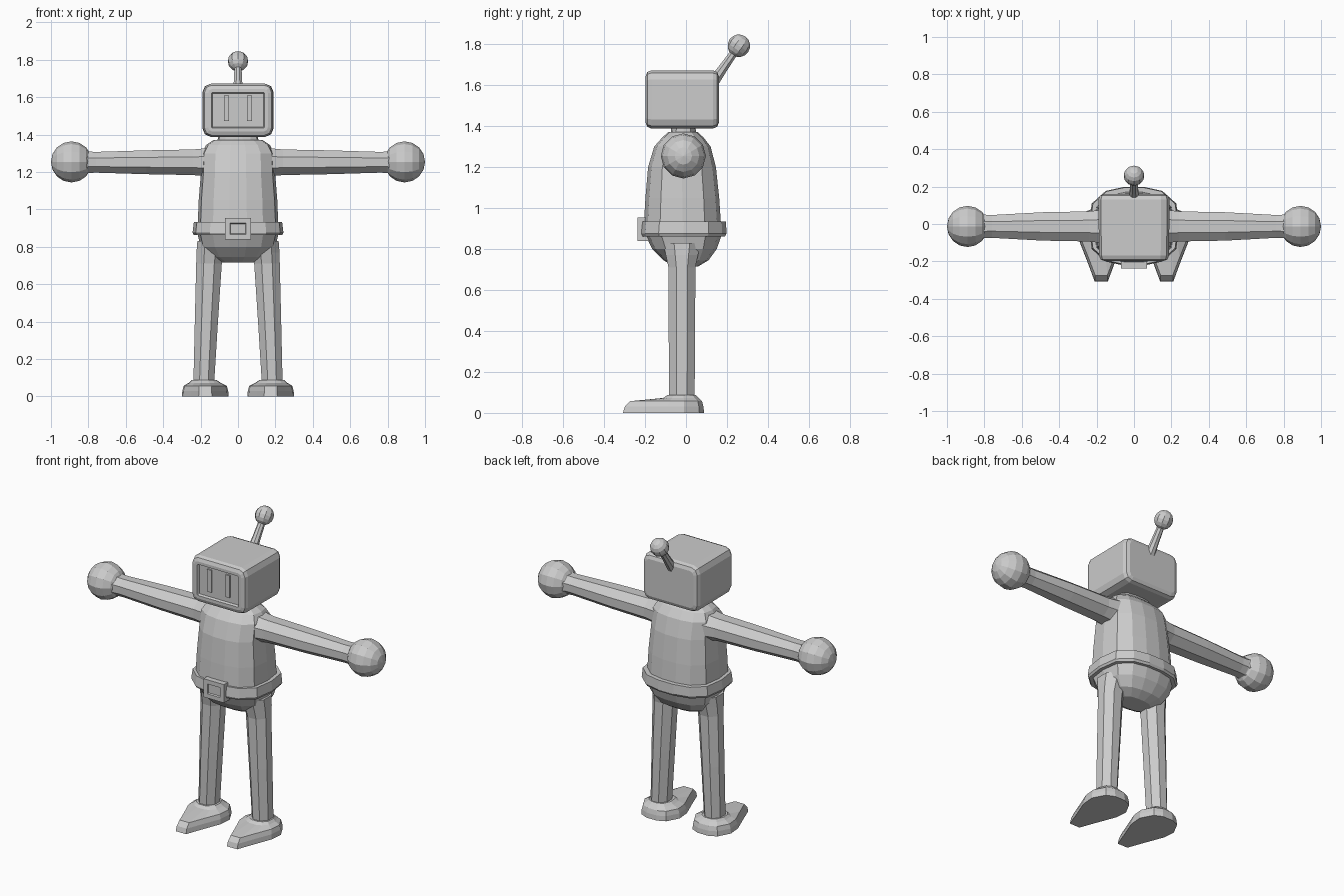
import bpy, bmesh, math
from mathutils import Vector, Matrix

if "Cube" in bpy.data.objects:
    bpy.data.objects.remove(bpy.data.objects["Cube"])

grey = bpy.data.materials.new("plain grey")
grey.diffuse_color = (0.6, 0.6, 0.6, 1)
grey.use_nodes = True
grey.node_tree.nodes["Principled BSDF"].inputs["Base Color"].default_value = grey.diffuse_color


def finish(name, bm):
    bmesh.ops.recalc_face_normals(bm, faces=bm.faces)
    me = bpy.data.meshes.new(name)
    bm.to_mesh(me)
    bm.free()
    me.materials.append(grey)
    ob = bpy.data.objects.new(name, me)
    bpy.context.collection.objects.link(ob)
    return ob


def loft(name, rings):
    """Skin equal-length closed rings and cap both ends."""
    bm = bmesh.new()
    rows = [[bm.verts.new(p) for p in r] for r in rings]
    n = len(rows[0])
    for a, b in zip(rows, rows[1:]):
        for i in range(n):
            j = (i + 1) % n
            bm.faces.new((a[i], a[j], b[j], b[i]))
    bm.faces.new(rows[0])
    bm.faces.new(rows[-1])
    return finish(name, bm)


def circle(n, phase=0.5):
    return [(math.cos(2 * math.pi * (i + phase) / n), math.sin(2 * math.pi * (i + phase) / n))
            for i in range(n)]


def ball(name, centre, r, axis, seg=12, rings=8):
    bm = bmesh.new()
    rot = Vector((0, 0, 1)).rotation_difference(Vector(axis)).to_matrix().to_4x4()
    bmesh.ops.create_uvsphere(bm, u_segments=seg, v_segments=rings, radius=r,
                              matrix=Matrix.Translation(centre) @ rot)
    return finish(name, bm)


def box(bm, lo, hi):
    lo, hi = Vector(lo), Vector(hi)
    m = Matrix.Translation((lo + hi) / 2) @ Matrix.Diagonal((*(hi - lo), 1))
    bmesh.ops.create_cube(bm, size=1, matrix=m)


def recess(bm, border, depth):
    """Inset the largest forward face and sink it."""
    bm.normal_update()
    face = max((f for f in bm.faces if f.normal.y < -0.95), key=lambda f: f.calc_area())
    bmesh.ops.inset_region(bm, faces=[face], thickness=border, use_even_offset=True)
    bmesh.ops.inset_region(bm, faces=[face], thickness=0.006, depth=-depth)


# Rounded-square cross-section shared by torso and belt
quarter = [(1, 0), (.93, .58), (.62, .9), (.22, 1)]
upper = quarter + [(-x, y) for x, y in reversed(quarter)]
section = upper + [(x, -y) for x, y in reversed(upper[1:-1])]


def body_ring(z, hx, y0, y1):
    return [(x * hx, (y0 + y1) / 2 + y * (y1 - y0) / 2, z) for x, y in section]


# Torso, from the pelvis to the collar
loft("torso", [body_ring(*r) for r in [
    (.715, .10, -.06, .06), (.745, .16, -.11, .11), (.80, .20, -.165, .15),
    (.87, .217, -.20, .175), (.93, .215, -.205, .17), (1.05, .21, -.198, .162),
    (1.2, .198, -.185, .146), (1.3, .195, -.155, .12), (1.345, .17, -.115, .085),
    (1.372, .13, -.085, .055)]])
loft("neck", [body_ring(1.36, .11, -.075, .05), body_ring(1.41, .105, -.07, .045)])
loft("belt", [body_ring(.862, .236, -.215, .19), body_ring(.875, .243, -.222, .198),
              body_ring(.933, .236, -.216, .195)])

# Buckle with a sunken centre
bm = bmesh.new()
box(bm, (-.07, -.237, .84), (.07, -.18, .953))
recess(bm, .026, .008)
finish("buckle", bm)

# Head: rounded box with a sunken screen
bm = bmesh.new()
box(bm, (-.19, -.197, 1.388), (.19, .16, 1.672))
along = [e for e in bm.edges if abs(e.verts[0].co.y - e.verts[1].co.y) > .1]
bmesh.ops.bevel(bm, geom=along, offset=.045, segments=2, profile=.5, affect='EDGES')
bm.normal_update()
ends = [e for e in bm.edges if any(abs(f.normal.y) > .9 for f in e.link_faces)]
bmesh.ops.bevel(bm, geom=ends, offset=.028, segments=2, profile=.5, affect='EDGES')
recess(bm, .018, .014)
# Gentle narrowing towards the face
for v in bm.verts:
    if v.co.y < -.1:
        v.co.x *= .985
finish("head", bm)

# Eyes: upright plates on the screen
for s in (-1, 1):
    bm = bmesh.new()
    box(bm, (s * .062 - .014, -.192, 1.472), (s * .062 + .014, -.183, 1.61))
    finish("eye", bm)

# Antenna
base, tip = Vector((0, .13, 1.61)), Vector((0, .258, 1.792))
side = Vector((1, 0, 0))
across = (tip - base).normalized().cross(side)
loft("antenna_stalk", [[base.lerp(tip, t) + side * (c * r) + across * (d * r)
                        for c, d in circle(8)] for t, r in [(0, .03), (.4, .024), (1, .019)]])
ball("antenna_ball", tip, .055, tip - base, 10, 8)

# Foot outlines, relative to its own centre line
half_sole = [(.035, -.308), (.075, -.2), (.118, -.09), (.125, -.01), (.085, .065), (.035, .088)]
half_top = [(.022, -.10), (.048, -.088), (.072, -.062), (.076, -.01), (.055, .038), (.022, .056)]


def whole(half):
    return half + [(-x, y) for x, y in reversed(half)]


sole, instep = whole(half_sole), whole(half_top)

for s, tag in ((-1, "left"), (1, "right")):
    # Arm, tapering to the wrist and flaring at the hand
    loft(tag + "_arm", [[(s * x, -.013 + c * ry, 1.252 + d * rz) for c, d in circle(8, .5)]
                        for x, ry, rz in [(.13, .105, .09), (.20, .093, .078), (.24, .087, .074),
                                          (.49, .082, .069), (.76, .066, .060), (.80, .068, .062),
                                          (.84, .085, .08)]])
    ball(tag + "_hand", (s * .89, -.013, 1.254), .11, (1, 0, 0))

    # Leg, slanting slightly outwards
    loft(tag + "_leg", [[(s * (x + c * rx), -.02 + d * ry, z) for c, d in circle(8, .5)]
                        for z, x, rx, ry in [(.83, .148, .075, .10), (.77, .15, .078, .085),
                                             (.71, .155, .074, .071), (.40, .169, .067, .070),
                                             (.07, .183, .060, .067)]])

    # Foot, pointed at the toe
    loft(tag + "_foot", [
        [(s * (.175 + x), y, 0) for x, y in sole],
        [(s * (.175 + x * .98), y * .97, .03) for x, y in sole],
        [(s * (.175 + x * .92), y * .89, .057) for x, y in sole],
        [(s * (.178 + x * 1.12), y * 1.1, .073) for x, y in instep],
        [(s * (.181 + x * .9), -.02 + (y + .02) * .9, .087) for x, y in instep]])
